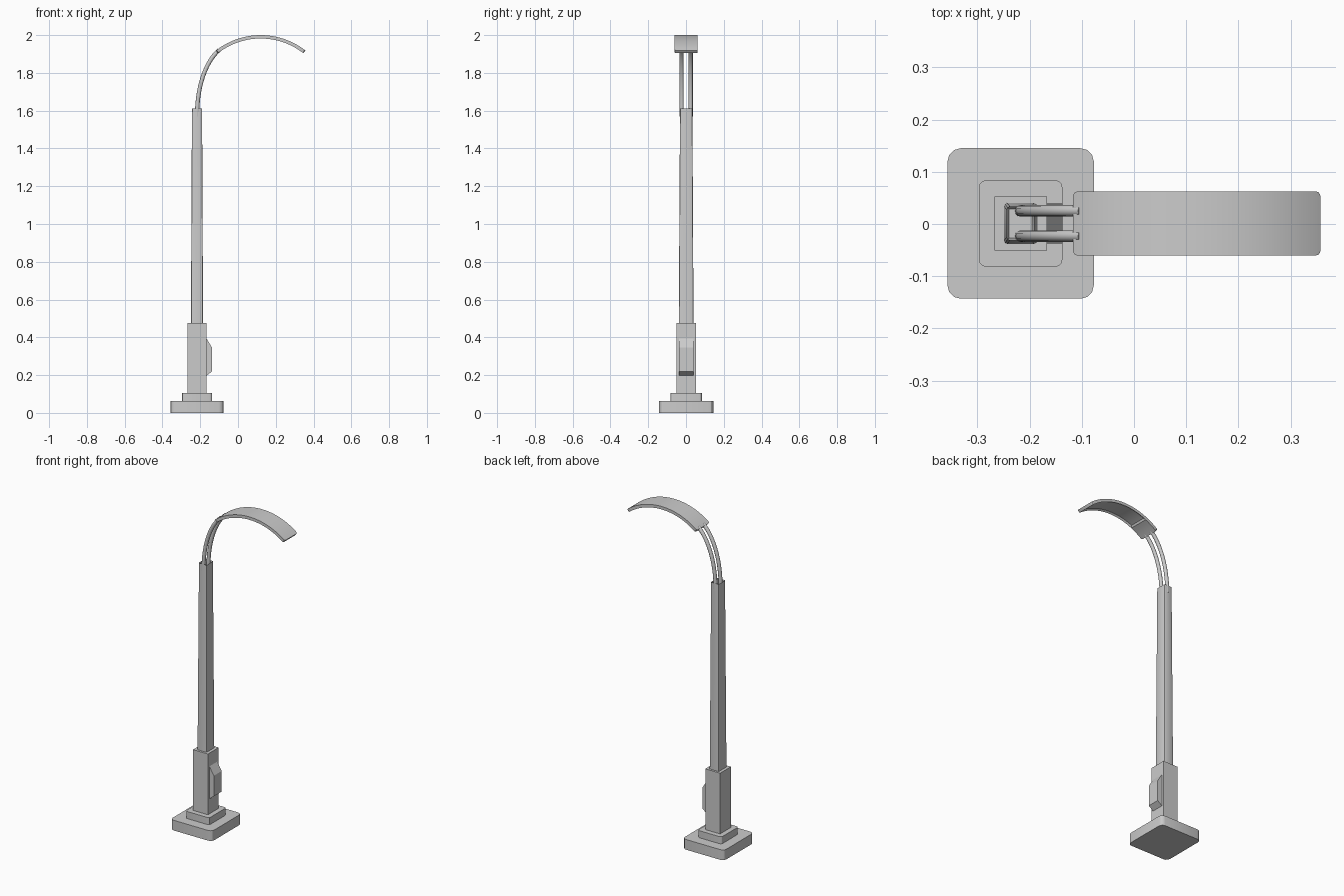
import bpy, bmesh, math

if "Cube" in bpy.data.objects:
    bpy.data.objects.remove(bpy.data.objects["Cube"])

CX, CY = -0.217, 0.001   # post axis


def finish(name, bm, smooth=None):
    bmesh.ops.recalc_face_normals(bm, faces=bm.faces)
    me = bpy.data.meshes.new(name)
    bm.to_mesh(me)
    bm.free()
    ob = bpy.data.objects.new(name, me)
    bpy.context.collection.objects.link(ob)
    if smooth:
        bpy.ops.object.select_all(action='DESELECT')
        bpy.context.view_layer.objects.active = ob
        ob.select_set(True)
        bpy.ops.object.shade_smooth_by_angle(angle=math.radians(smooth))
    return ob


def block(name, hx, hy, z0, z1, top=1.0, corner=0.0, segs=3, recess=None):
    """Box on the post axis with optional taper, rounded corners and hollow top."""
    bm = bmesh.new()
    bmesh.ops.create_cube(bm, size=2)
    for v in bm.verts:
        up = v.co.z > 0
        k = top if up else 1.0
        v.co = (CX + v.co.x * hx * k, CY + v.co.y * hy * k, z1 if up else z0)
    if corner:
        upright = [e for e in bm.edges if abs(e.verts[0].co.z - e.verts[1].co.z) > 1e-4]
        bmesh.ops.bevel(bm, geom=upright, offset=corner, segments=segs,
                        profile=0.5, affect='EDGES')
    if recess:
        bm.normal_update()
        cap = [f for f in bm.faces if f.normal.z > 0.99]
        bmesh.ops.inset_region(bm, faces=cap, thickness=recess)
        for v in {v for f in cap for v in f.verts}:
            v.co.z -= 0.03
    return finish(name, bm, 30 if corner else None)


# Stepped base and square posts
block("base_plate", 0.14, 0.144, 0.0, 0.062, corner=0.025)
block("base_step", 0.08, 0.083, 0.06, 0.105, corner=0.014)
block("lower_post", 0.05, 0.052, 0.1, 0.475)
block("upper_post", 0.032, 0.039, 0.47, 1.612, top=0.84, corner=0.006, segs=2, recess=0.005)

# Wedge-ended service box on the lower post
bm = bmesh.new()
profile = [(-0.172, 0.403), (-0.137, 0.345), (-0.137, 0.22), (-0.172, 0.193)]
face = bm.faces.new([bm.verts.new((x, CY - 0.038, z)) for x, z in profile])
ext = bmesh.ops.extrude_face_region(bm, geom=[face])["geom"]
bmesh.ops.translate(bm, vec=(0, 0.076, 0),
                    verts=[g for g in ext if isinstance(g, bmesh.types.BMVert)])
finish("service_box", bm)

# Pair of curved support tubes
for side, label in ((-1, "front"), (1, "back")):
    cu = bpy.data.curves.new(label + "_tube", 'CURVE')
    cu.dimensions = '3D'
    cu.bevel_depth = 0.011
    cu.bevel_resolution = 4
    cu.resolution_u = 20
    cu.use_fill_caps = True
    sp = cu.splines.new('BEZIER')
    sp.bezier_points.add(1)
    y = CY + side * 0.024
    path = [((-0.217, 1.38), (-0.217, 1.57), (-0.217, 1.75)),
            ((-0.16, 1.87), (-0.1, 1.921), (-0.06, 1.95))]
    for bp, (l, c, r) in zip(sp.bezier_points, path):
        bp.handle_left_type = bp.handle_right_type = 'FREE'
        bp.handle_left = (l[0], y, l[1])
        bp.co = (c[0], y, c[1])
        bp.handle_right = (r[0], y, r[1])
    tube = bpy.data.objects.new(label + "_tube", cu)
    bpy.context.collection.objects.link(tube)
    bpy.ops.object.select_all(action='DESELECT')
    bpy.context.view_layer.objects.active = tube
    tube.select_set(True)
    bpy.ops.object.convert(target='MESH')
    bpy.ops.object.shade_smooth_by_angle(angle=math.radians(40))

# Arched lamp head: a bent plate with rounded corners and a recessed light panel
LX, R, THICK, HALF, ROUND = 0.12, 0.385, 0.018, 0.061, 0.01
SPAN = math.asin(0.237 / R)
ends = [ROUND * (1 - math.cos(math.pi / 2 * i / 3)) for i in range(4)]
length = 2 * SPAN * R
N = 24
stations = ends + [ROUND + (length - 2 * ROUND) * i / N for i in range(1, N)]
stations += [length - s for s in reversed(ends)]

bm = bmesh.new()
rows = []
for s in stations:
    ang = s / R - SPAN
    d = max(0.0, ROUND - min(s, length - s))
    w = HALF - ROUND + math.sqrt(max(0.0, ROUND ** 2 - d ** 2))
    rows.append([bm.verts.new((LX + r * math.sin(ang), CY + w * sy,
                               2.0 - R + r * math.cos(ang)))
                 for r, sy in ((R, -1), (R, 1), (R - THICK, 1), (R - THICK, -1))])
under = []
for i, (a, b) in enumerate(zip(rows, rows[1:])):
    for k in range(4):
        n = (k + 1) % 4
        f = bm.faces.new((a[k], a[n], b[n], b[k]))
        if k == 2 and 7 <= i < len(rows) - 4:
            under.append(f)
bm.faces.new(rows[0])
bm.faces.new(rows[-1])
bmesh.ops.recalc_face_normals(bm, faces=bm.faces)
bmesh.ops.inset_region(bm, faces=under, thickness=0.01, use_even_offset=True)
for v in {v for f in under for v in f.verts}:   # push the panel up, away from the arc centre
    dx, dz = v.co.x - LX, v.co.z - (2.0 - R)
    k = 0.008 / math.hypot(dx, dz)
    v.co.x += dx * k
    v.co.z += dz * k
finish("lamp_head", bm, 30)
